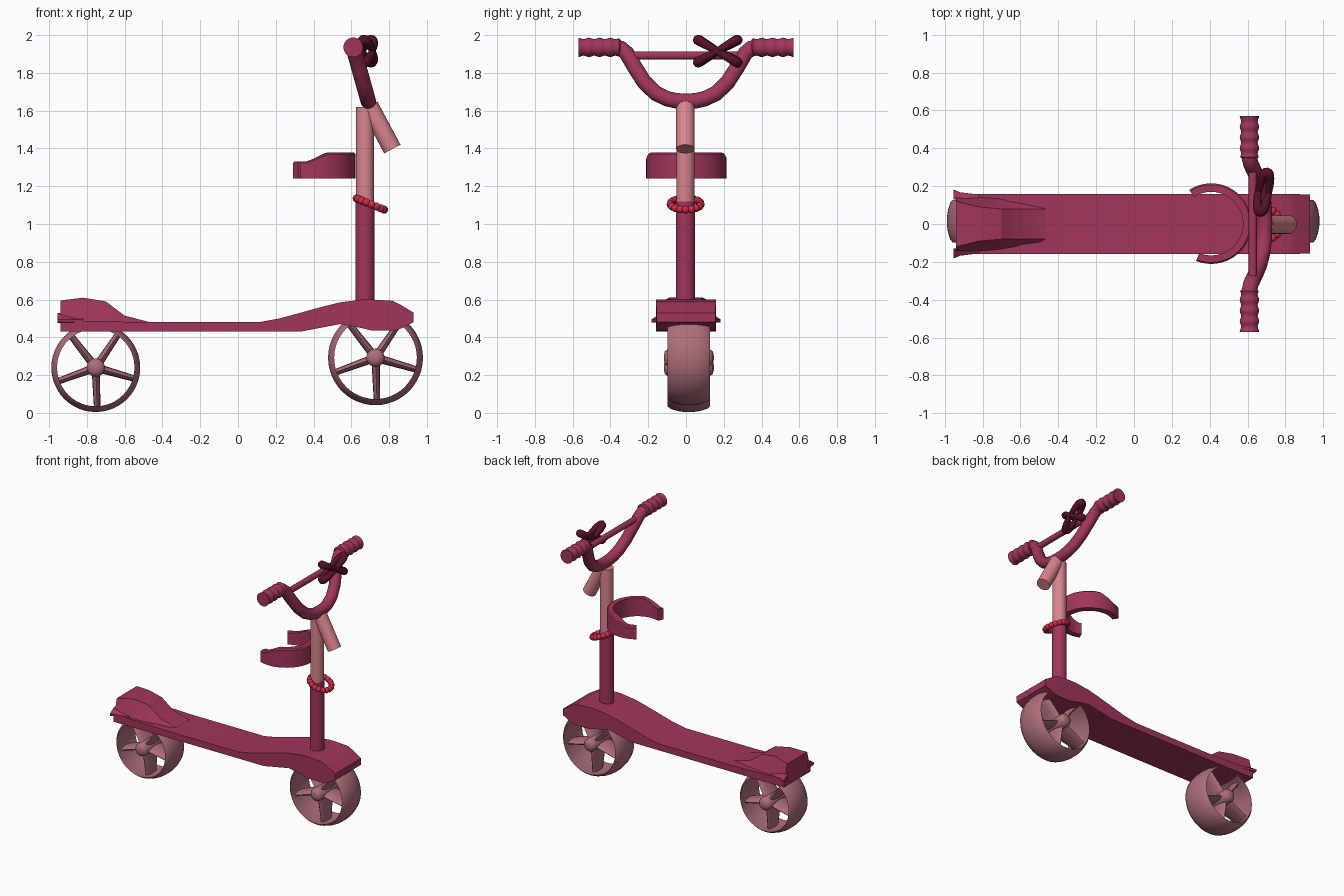
import bpy, bmesh, math
from mathutils import Vector, Matrix

if "Cube" in bpy.data.objects:
    bpy.data.objects.remove(bpy.data.objects["Cube"])

def material(name, rgb):
    m = bpy.data.materials.new(name)
    m.diffuse_color = (*rgb, 1)
    m.use_nodes = True
    m.node_tree.nodes["Principled BSDF"].inputs["Base Color"].default_value = m.diffuse_color
    return m

BERRY = material("berry", (0.36, 0.036, 0.105))
PINK = material("pink", (0.70, 0.235, 0.27))
MAUVE = material("mauve", (0.42, 0.155, 0.195))
WINE = material("dark wine", (0.095, 0.006, 0.022))
RED = material("bead red", (0.64, 0.024, 0.07))

def finish(name, bm, mat, angle=35):
    bmesh.ops.recalc_face_normals(bm, faces=bm.faces[:])
    me = bpy.data.meshes.new(name)
    bm.to_mesh(me)
    bm.free()
    me.materials.append(mat)
    ob = bpy.data.objects.new(name, me)
    bpy.context.collection.objects.link(ob)
    bpy.ops.object.select_all(action='DESELECT')
    ob.select_set(True)
    bpy.context.view_layer.objects.active = ob
    if angle:
        bpy.ops.object.shade_smooth_by_angle(angle=math.radians(angle))
    return ob

def skin(bm, sections, loop=False):
    """Join equal-length closed sections with quads; cap the ends if not a loop."""
    rings = [[bm.verts.new(p) for p in s] for s in sections]
    pairs = list(zip(rings, rings[1:])) + ([(rings[-1], rings[0])] if loop else [])
    for a, b in pairs:
        n = len(a)
        for i in range(n):
            bm.faces.new((a[i], a[(i + 1) % n], b[(i + 1) % n], b[i]))
    if not loop:
        bm.faces.new(rings[0])
        bm.faces.new(rings[-1])

def loft(name, sections, mat, angle=35, loop=False):
    bm = bmesh.new()
    skin(bm, sections, loop)
    return finish(name, bm, mat, angle)

def tube(name, pts, radii, mat, loop=False, sides=20):
    pts = [Vector(p) for p in pts]
    n = len(pts)
    if not isinstance(radii, (list, tuple)):
        radii = [radii] * n
    up, secs = None, []
    for i, p in enumerate(pts):
        a = pts[i - 1] if (i or loop) else p
        b = pts[(i + 1) % n] if (i < n - 1 or loop) else p
        t = (b - a).normalized()
        up = t.orthogonal() if up is None else up - t * up.dot(t)
        up.normalize()
        side = t.cross(up)
        secs.append([p + radii[i] * (up * math.cos(k * math.tau / sides) + side * math.sin(k * math.tau / sides))
                     for k in range(sides)])
    return loft(name, secs, mat, 40, loop)

# deck: box sections along x as (x, bottom, top, half width)
deck = [(-0.94, .43, .49, .16), (-0.5, .43, .48, .158), (0.11, .43, .48, .158), (0.22, .43, .50, .158),
        (0.33, .43, .53, .158), (0.45, .453, .563, .158), (0.54, .47, .585, .158), (0.66, .448, .60, .158),
        (0.71, .435, .60, .158), (0.82, .435, .593, .158), (0.86, .445, .573, .158), (0.93, .48, .53, .155)]
loft("deck", [[(x, -h, b), (x, h, b), (x, h, t), (x, -h, t)] for x, b, t, h in deck], BERRY, 25)

# rear fender hump with sloped sides: (x, top, half width at base, half width at top)
hump = [(-0.94, .595, .155, .12), (-0.82, .61, .15, .09), (-0.70, .59, .14, .08),
        (-0.60, .515, .12, .08), (-0.47, .481, .10, .08)]
loft("rear_fender", [[(x, -b, .47), (x, b, .47), (x, c, t), (x, -c, t)] for x, t, b, c in hump], BERRY, 25)

# flared rear corners
for s, side in ((-1, "front"), (1, "back")):
    loft("fender_flare_" + side,
         [[(x, s * .13, .475), (x, s * o, .48), (x, s * o, .495), (x, s * .13, t)]
          for x, o, t in ((-0.955, .183, .53), (-0.92, .168, .525), (-0.82, .155, .50))], BERRY, 25)

# wheels: hollow barrel rim, rounded hub, five deep spokes
def wheel(name, cx, cz, R):
    c = Vector((cx, .015, cz))
    N = 48
    rim = [(.865, -.113), (.92, -.097), (.97, -.06), (.993, -.025), (.993, .025), (.97, .06),
           (.92, .097), (.865, .113), (.89, .06), (.90, 0), (.89, -.06)]
    hub = [(.012, -.132), (.034, -.127), (.048, -.108), (.048, .108), (.034, .127), (.012, .132)]
    def ring(r, y):
        return [c + Vector((r * math.cos(a * math.tau / N), y, r * math.sin(a * math.tau / N))) for a in range(N)]
    loft(name + "_rim", [ring(r * R, y) for r, y in rim], MAUVE, 40, True)
    loft(name + "_hub", [ring(r, y) for r, y in hub], MAUVE, 50)
    bm = bmesh.new()
    for k in range(5):
        a = math.radians(-88 + 72 * k)
        d, w = Vector((math.cos(a), 0, math.sin(a))), Vector((-math.sin(a), 0, math.cos(a)))
        skin(bm, [[c + d * r + w * (h * math.cos(j * math.tau / 12)) + Vector((0, dep * math.sin(j * math.tau / 12), 0))
                   for j in range(12)] for r, h, dep in ((.02, .022, .09), (.89 * R, .017, .06))])
    finish(name + "_spokes", bm, MAUVE, 50)

wheel("rear_wheel", -.753, .24, .237)
wheel("front_wheel", .728, .292, .253)

# steering column and angled headlamp tube
tube("lower_column", [(.672, -.003, .55), (.672, -.003, 1.12)], .051, BERRY, sides=28)
tube("upper_column", [(.672, -.003, 1.10), (.672, -.003, 1.62)], .048, PINK, sides=28)
tube("lamp_tube", [(.695, -.003, 1.625), (.817, -.003, 1.397)], .049, PINK, sides=28)

# handlebar: U-shaped bend leaning back
lean = lambda z: .61 + (1.935 - z) * .28
half = [(.05, 1.652), (.10, 1.663), (.16, 1.692), (.22, 1.75), (.27, 1.828), (.315, 1.905), (.345, 1.93), (.38, 1.935)]
yz = [(-y, z) for y, z in reversed(half)] + [(0, 1.65)] + half
tube("handlebar", [(lean(z), y, z) for y, z in yz], .041, BERRY)
tube("crossbar", [(.628, -.30, 1.892), (.628, .30, 1.892)], .022, BERRY, sides=16)

# ridged grips
for s, side in ((-1, "front"), (1, "back")):
    n = 24
    tube("grip_" + side, [(.61, s * (.345 + .225 * i / n), 1.935) for i in range(n + 1)],
         [.040 if i == 0 else .048 + .004 * math.cos(i / n * math.tau * 4) for i in range(n + 1)], BERRY)

# ribbon bow: two crossed flattened loops, turned a little about z
turn = Matrix.Rotation(math.radians(-10), 3, 'Z')
for s in (-1, 1):
    pts = []
    for i in range(32):
        a = i * math.tau / 32
        u, v = .118 * math.cos(a), .027 * math.sin(a)
        pts.append(Vector((.685, .168, 1.915)) + turn @ Vector((v, .89 * u, s * .50 * u)))
    tube("bow_loop_" + ("rising" if s > 0 else "falling"), pts,
         [.017 + .011 * abs(math.cos(i * math.tau / 32)) for i in range(32)], WINE, True, 12)

# open ring holder behind the column, lower toward its ends
secs = []
for i in range(33):
    a = math.radians(-112 + 235 * i / 32)
    ca, sa = math.cos(a), math.sin(a)
    x = .408 + .213 * ca
    t = 1.33 + .048 * min(1, max(0, (x - .36) / .12))
    secs.append([(.408 + r * ca, .002 + r * sa, z)
                 for r, z in ((.168, 1.24), (.213, 1.24), (.213, t - .008), (.205, t), (.168, t))])
loft("ring_holder", secs, BERRY, 35)

# bead loop hanging round the column
bm = bmesh.new()
for i in range(17):
    a = i * math.tau / 17
    p = (.70 + .074 * math.cos(a), -.002 + .08 * math.sin(a), 1.106 - .03 * math.cos(a))
    bmesh.ops.create_uvsphere(bm, u_segments=14, v_segments=8, radius=.021, matrix=Matrix.Translation(p))
finish("bead_loop", bm, RED, 60)
